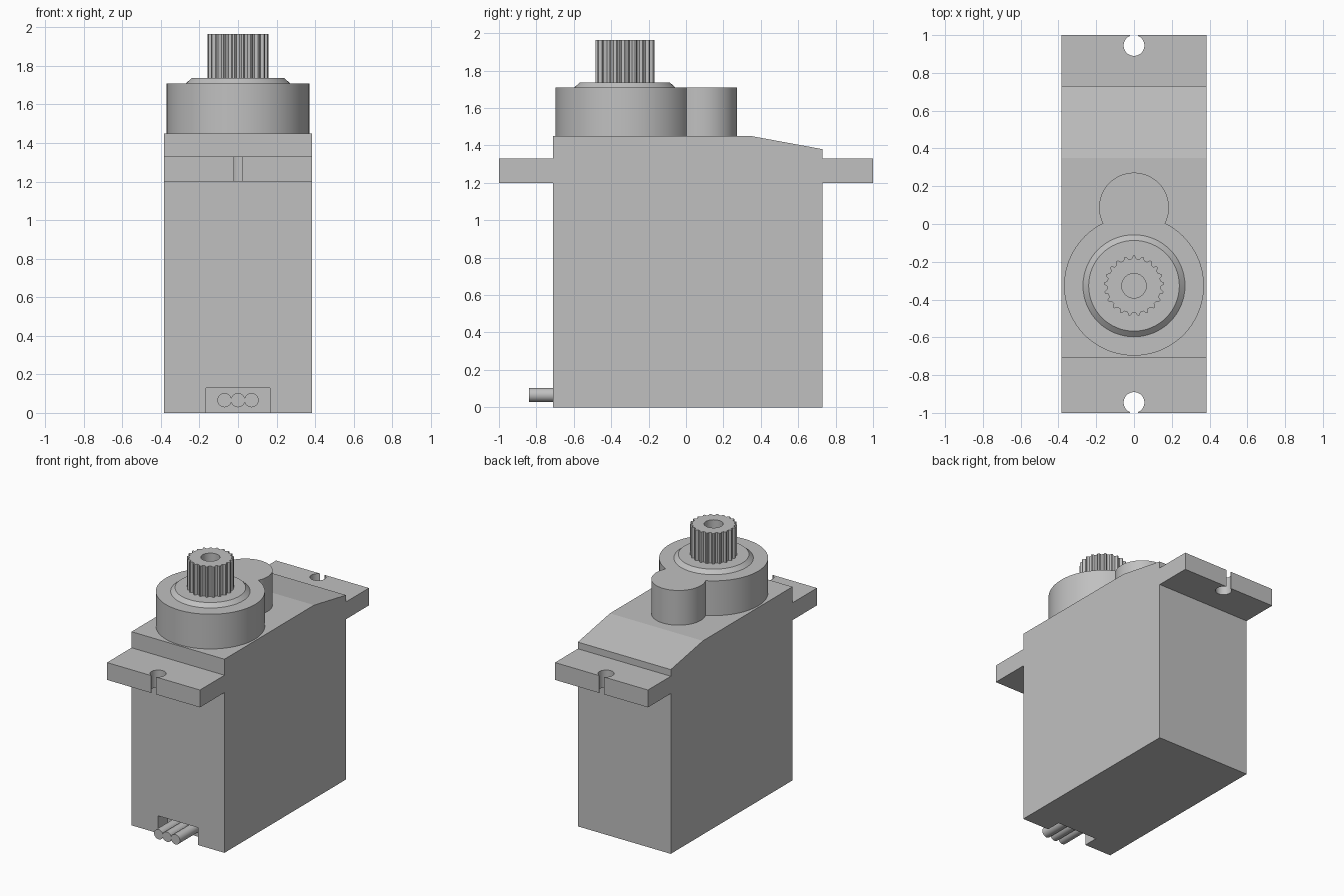
import bpy, bmesh
from math import pi, sin, cos, acos, asin, atan2
from mathutils import Vector

cube = bpy.data.objects.get("Cube")
if cube:
    bpy.data.objects.remove(cube, do_unlink=True)

grey = bpy.data.materials.new("grey plastic")
grey.use_nodes = True
colour = (0.53, 0.53, 0.53, 1)
grey.diffuse_color = colour
grey.node_tree.nodes["Principled BSDF"].inputs["Base Color"].default_value = colour


def arc(cx, cy, r, a0, a1, n):
    """Points on an arc, both ends included."""
    return [(cx + r * cos(a0 + (a1 - a0) * i / n),
             cy + r * sin(a0 + (a1 - a0) * i / n)) for i in range(n + 1)]


def circle(cx, cy, r, n=64):
    return arc(cx, cy, r, 0, 2 * pi, n)[:-1]


def prism(name, outline, lo, hi, axis="z", top=None):
    """Extrude an outline along an axis; top gives a different end outline."""
    place = {"x": lambda p, h: (h, p[0], p[1]),
             "y": lambda p, h: (p[0], h, p[1]),
             "z": lambda p, h: (p[0], p[1], h)}[axis]
    bm = bmesh.new()
    a = [bm.verts.new(place(p, lo)) for p in outline]
    b = [bm.verts.new(place(p, hi)) for p in (top or outline)]
    bm.faces.new(a)
    bm.faces.new(b)
    n = len(a)
    for i in range(n):
        j = (i + 1) % n
        bm.faces.new((a[i], a[j], b[j], b[i]))
    bmesh.ops.recalc_face_normals(bm, faces=bm.faces)
    mesh = bpy.data.meshes.new(name)
    bm.to_mesh(mesh)
    bm.free()
    mesh.materials.append(grey)
    obj = bpy.data.objects.new(name, mesh)
    bpy.context.collection.objects.link(obj)
    return obj


def activate(obj):
    bpy.ops.object.select_all(action="DESELECT")
    obj.select_set(True)
    bpy.context.view_layer.objects.active = obj


def cut(obj, cutter):
    """Subtract the cutter, then discard it."""
    cutter.hide_render = True
    mod = obj.modifiers.new("cut", "BOOLEAN")
    mod.operation = "DIFFERENCE"
    mod.solver = "EXACT"
    mod.object = cutter
    activate(obj)
    bpy.ops.object.modifier_apply(modifier=mod.name)
    bpy.data.objects.remove(cutter, do_unlink=True)


def smooth(obj):
    activate(obj)
    bpy.ops.object.shade_smooth_by_angle(angle=pi / 6)


W = 0.385          # half width of the case
FRONT, BACK = -0.71, 0.73
SHAFT_Y = -0.327   # output shaft centre

# Case with sloped rear top and a cable notch at the bottom of the front
case = prism("case", [(FRONT, 0), (BACK, 0), (BACK, 1.38), (0.35, 1.45), (FRONT, 1.45)],
             -W, W, "x")
notch = prism("notch_cutter", [(-0.165, -0.1), (0.165, -0.1), (0.165, 0.13), (-0.165, 0.13)],
              FRONT - 0.1, FRONT + 0.11, "y")
cut(case, notch)

# Mounting tabs, each with a keyhole slot open at the outer edge
hole_r, slot = 0.055, 0.02
half = asin(slot / hole_r)
for name, side, root in (("front_tab", -1, FRONT), ("back_tab", 1, BACK)):
    keyhole = arc(0, 0.945, hole_r, pi / 2 + half, 5 * pi / 2 - half, 32)
    outline = [(-W, abs(root)), (-W, 1), (-slot, 1)] + keyhole + [(slot, 1), (W, 1), (W, abs(root))]
    tab = prism(name, [(x, side * y) for x, y in outline], 1.2, 1.33)
    smooth(tab)

# Gear housing: large round tower merged with a smaller one behind it
big_r, small_r, small_y = 0.37, 0.185, 0.087
d = small_y - SHAFT_Y
along = (d * d + big_r ** 2 - small_r ** 2) / (2 * d)
t = acos(along / big_r)
s = atan2(big_r * sin(t), along - d)
housing = prism("gear_housing",
                arc(0, SHAFT_Y, big_r, pi / 2 + t, 5 * pi / 2 - t, 72)
                + arc(0, small_y, small_r, pi / 2 - s, pi / 2 + s, 40)[1:-1],
                1.45, 1.71)
smooth(housing)

# Bevelled collar under the shaft
collar = prism("shaft_collar", circle(0, SHAFT_Y, 0.27), 1.71, 1.737,
               top=circle(0, SHAFT_Y, 0.24))
smooth(collar)

# Splined output shaft with a screw hole
teeth = 21
spline = []
for i in range(teeth):
    for frac, r in ((-0.32, 0.143), (-0.1, 0.159), (0.1, 0.159), (0.32, 0.143)):
        a = pi / 2 + 2 * pi * (i + frac) / teeth
        spline.append((r * cos(a), SHAFT_Y + r * sin(a)))
shaft = prism("splined_shaft", spline, 1.737, 1.965)
cut(shaft, prism("screw_hole_cutter", circle(0, SHAFT_Y, 0.065, 40), 1.78, 2.1))
smooth(shaft)

# Three cable wires leaving the notch
for name, x in (("right_wire", -0.07), ("middle_wire", 0), ("left_wire", 0.07)):
    wire = prism(name, circle(x, 0.066, 0.037, 32), -0.84, FRONT + 0.11, "y")
    smooth(wire)
